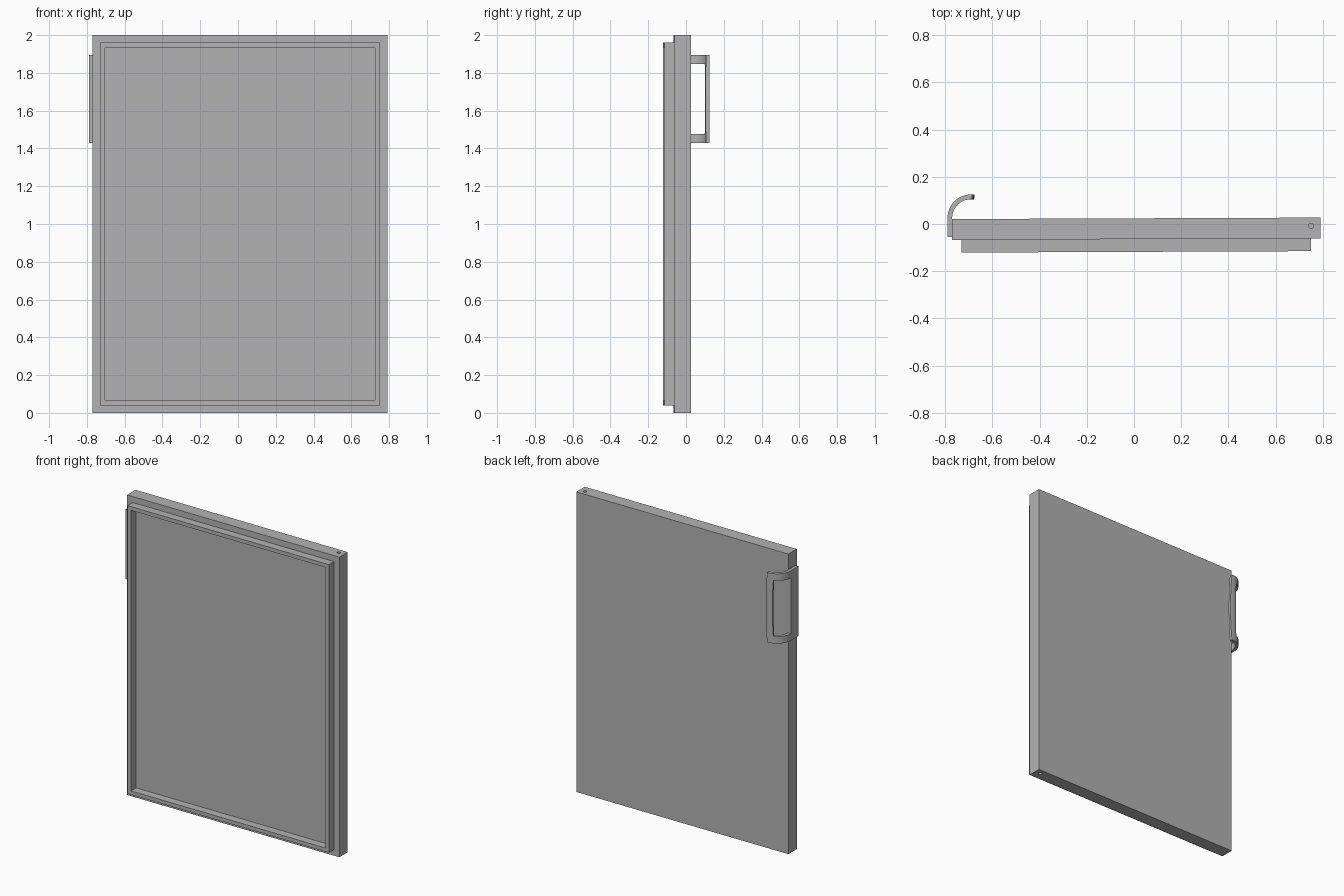
import bpy, bmesh, math
from mathutils import Matrix

if "Cube" in bpy.data.objects:
    bpy.data.objects.remove(bpy.data.objects["Cube"], do_unlink=True)

grey = bpy.data.materials.new("plain grey")
grey.use_nodes = True
grey.diffuse_color = (0.45, 0.45, 0.45, 1)
grey.node_tree.nodes["Principled BSDF"].inputs["Base Color"].default_value = grey.diffuse_color

CX, CZ = 0.01, 1.0                       # middle of the door
BACK, FACE, SEAL = 0.024, -0.064, -0.118  # depths along y
TILT = Matrix.Rotation(0.004, 4, "Z")     # the door hangs slightly open


def finish(bm, name):
    bmesh.ops.recalc_face_normals(bm, faces=bm.faces)
    mesh = bpy.data.meshes.new(name)
    bm.to_mesh(mesh)
    bm.free()
    mesh.materials.append(grey)
    obj = bpy.data.objects.new(name, mesh)
    bpy.context.collection.objects.link(obj)
    return obj


def apply(obj, mod):
    bpy.ops.object.select_all(action="DESELECT")
    obj.select_set(True)
    bpy.context.view_layer.objects.active = obj
    bpy.ops.object.modifier_apply(modifier=mod.name)


def rectangle(bm, half_w, half_h, y):
    corners = [(-1, -1), (1, -1), (1, 1), (-1, 1)]
    return [bm.verts.new((CX + sx * half_w, y, CZ + sz * half_h)) for sx, sz in corners]


def bridge(bm, a, b):
    for i in range(4):
        j = (i + 1) % 4
        bm.faces.new((a[i], a[j], b[j], b[i]))


# Door slab
bm = bmesh.new()
front, back = rectangle(bm, 0.78, 1, FACE), rectangle(bm, 0.78, 1, BACK)
bridge(bm, front, back)
bm.faces.new(front)
bm.faces.new(back)
bm.transform(TILT)
door = finish(bm, "door_panel")

# Hinge pin holes in the top and bottom edges
for z in (0, 2):
    bm = bmesh.new()
    bmesh.ops.create_cone(bm, cap_ends=True, segments=24, radius1=0.011, radius2=0.011,
                          depth=0.1, matrix=Matrix.Translation((0.75, -0.008, z)))
    cutter = finish(bm, "hinge_hole_cutter")
    cutter.hide_render = True
    mod = door.modifiers.new("hinge hole", "BOOLEAN")
    mod.object = cutter
    mod.operation = "DIFFERENCE"
    mod.solver = "EXACT"
    apply(door, mod)
    bpy.data.objects.remove(cutter, do_unlink=True)

# Raised seal frame on the front
bm = bmesh.new()
rings = [rectangle(bm, w, h, y) for w, h, y in (
    (0.74, 0.96, FACE), (0.74, 0.96, SEAL), (0.715, 0.935, SEAL), (0.715, 0.935, FACE))]
for k in range(4):
    bridge(bm, rings[k], rings[(k + 1) % 4])
bm.transform(TILT)
finish(bm, "seal_frame")

# Handle: a side plate that curls round behind the door, with a grip opening
LOW, HIGH, RIM, ROWS = 1.43, 1.895, 0.047, 12
PIVOT_X, PIVOT_Y, RADIUS = -0.69, 0.025, 0.09
ARC, GRIP = 10, 4                         # steps across the opening and the grip
inner_low, inner_high = LOW + RIM, HIGH - RIM
heights = [LOW] + [inner_low + (inner_high - inner_low) * i / ROWS
                   for i in range(ROWS + 1)] + [HIGH]
bm = bmesh.new()
grid = []
for z in heights:
    u = (z - LOW) / (HIGH - LOW) * 2 - 1
    bow = 6 * u * u                       # grip edges bulge in the middle
    open_end, tip = 108 + bow, 81 + bow
    angles = [180 + (open_end - 180) * i / ARC for i in range(ARC + 1)]
    angles += [open_end + (tip - open_end) * i / GRIP for i in range(1, GRIP + 1)]
    row = [bm.verts.new((PIVOT_X - RADIUS, -0.055, z))]
    for a in map(math.radians, angles):
        row.append(bm.verts.new((PIVOT_X + RADIUS * math.cos(a),
                                 PIVOT_Y + RADIUS * math.sin(a), z)))
    grid.append(row)
for r in range(len(grid) - 1):
    for c in range(len(grid[0]) - 1):
        if 0 < r < len(grid) - 2 and 1 <= c <= ARC:
            continue                      # the opening
        bm.faces.new((grid[r][c], grid[r][c + 1], grid[r + 1][c + 1], grid[r + 1][c]))
for v in [v for v in bm.verts if not v.link_faces]:
    bm.verts.remove(v)
handle = finish(bm, "handle")
mod = handle.modifiers.new("thickness", "SOLIDIFY")
mod.thickness = 0.02
mod.offset = 0
mod.use_even_offset = True
apply(handle, mod)
bpy.ops.object.shade_smooth_by_angle(angle=math.radians(30))
